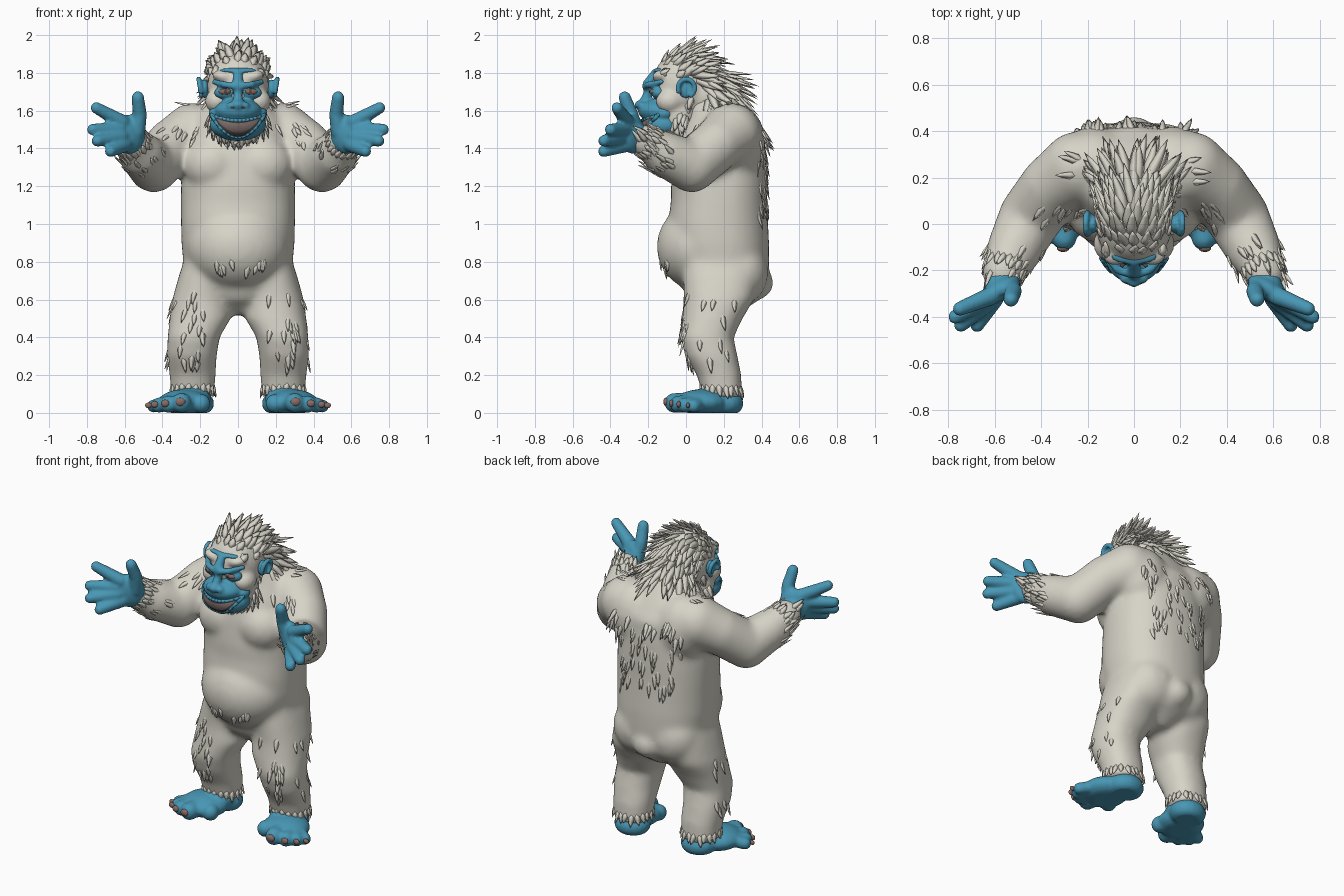
import bpy, bmesh, math, random
from mathutils import Vector, Matrix
from mathutils.bvhtree import BVHTree

random.seed(4)
if "Cube" in bpy.data.objects:
    bpy.data.objects.remove(bpy.data.objects["Cube"])
SIDES = (1, -1)


def material(name, rgb):
    m = bpy.data.materials.new(name)
    m.use_nodes = True
    m.diffuse_color = (*rgb, 1)
    m.node_tree.nodes["Principled BSDF"].inputs["Base Color"].default_value = (*rgb, 1)
    return m


FUR = material("pale fur", (0.68, 0.66, 0.58))
SKIN = material("blue skin", (0.065, 0.31, 0.46))
CLAW = material("brown claw", (0.25, 0.15, 0.13))
MOUTH = material("dark mouth", (0.09, 0.06, 0.06))
TEETH = material("dull teeth", (0.2, 0.15, 0.14))
EYE = material("red brown eye", (0.25, 0.14, 0.12))


def finish(name, bm, mat, voxel=0, smooth=5):
    """Turn a bmesh into an object; with a voxel size its parts fuse into one skin."""
    bmesh.ops.recalc_face_normals(bm, faces=bm.faces)
    me = bpy.data.meshes.new(name)
    bm.to_mesh(me)
    bm.free()
    me.materials.append(mat)
    me.shade_smooth()
    ob = bpy.data.objects.new(name, me)
    bpy.context.collection.objects.link(ob)
    if voxel:
        r = ob.modifiers.new("fuse", 'REMESH')
        r.mode = 'VOXEL'
        r.voxel_size = voxel
        r.use_smooth_shade = True
        s = ob.modifiers.new("soften", 'SMOOTH')
        s.factor, s.iterations = 0.5, smooth
    return ob


def blob(bm, c, r, rot=(0, 0, 0), s=1, n=18):
    turn = Matrix.Rotation(rot[2] * s, 4, 'Z') @ Matrix.Rotation(rot[1] * s, 4, 'Y') @ Matrix.Rotation(rot[0], 4, 'X')
    m = Matrix.Translation((c[0] * s, c[1], c[2])) @ turn @ Matrix.Diagonal((*r, 1))
    bmesh.ops.create_uvsphere(bm, u_segments=n, v_segments=n * 2 // 3, radius=1, matrix=m)


def limb(bm, pts, s=1, n=14):
    """Tapered round limb through points (x, y, z, radius): balls joined by cones."""
    pts = [(Vector((x * s, y, z)), r) for x, y, z, r in pts]
    for p, r in pts:
        blob(bm, p, (r, r, r), n=n)
    for (a, ra), (b, rb) in zip(pts, pts[1:]):
        m = Matrix.Translation((a + b) / 2) @ (b - a).to_track_quat('Z', 'Y').to_matrix().to_4x4()
        bmesh.ops.create_cone(bm, cap_ends=True, segments=n, radius1=ra, radius2=rb,
                              depth=(b - a).length, matrix=m)


def loft(bm, rows, s=1, n=36):
    """Stack of rounded sections (x, y, z, half width, half depth)."""
    rings = []
    for x, y, z, rx, ry in rows:
        ring = []
        for i in range(n):
            c, q = math.cos(math.tau * i / n), math.sin(math.tau * i / n)
            ring.append(bm.verts.new((s * x + rx * math.copysign(abs(c) ** 0.88, c),
                                      y + ry * math.copysign(abs(q) ** 0.88, q), z)))
        rings.append(ring)
    for a, b in zip(rings, rings[1:]):
        for i in range(n):
            bm.faces.new((a[i], a[(i + 1) % n], b[(i + 1) % n], b[i]))
    bm.faces.new(rings[0])
    bm.faces.new(rings[-1])


def surface(ob):
    return BVHTree.FromObject(ob, bpy.context.evaluated_depsgraph_get())


def tuft(bm, tree, point, flow, length, width, lift=0.25):
    """Pointed lock of fur rooted under the nearest surface and following the flow."""
    p, n = tree.find_nearest(Vector(point))[:2]
    d = Vector(flow)
    d = (d - n * d.dot(n)).normalized()
    length *= random.uniform(0.8, 1.2)
    d = (d + d.cross(n) * random.uniform(-0.2, 0.2)).normalized()
    side = d.cross(n)
    rings = []
    for t, w in ((0, 0.8), (0.4, 1), (0.75, 0.6)):
        c = p + d * length * t + n * length * (lift * t - 0.1)
        rings.append([bm.verts.new(c + side * width * w * a + n * width * w * 0.45 * b)
                      for a, b in ((1, 0), (0, 1), (-1, 0), (0, -1))])
    tip = bm.verts.new(p + d * length + n * length * (lift - 0.1))
    for i in range(4):
        j = (i + 1) % 4
        for a, b in zip(rings, rings[1:]):
            bm.faces.new((a[i], a[j], b[j], b[i]))
        bm.faces.new((rings[-1][i], rings[-1][j], tip))
    bm.faces.new(rings[0])


def decal(name, tree, shape, mat, offset=0.004, n=14):
    """Thin patch laid on the front of a surface; shape maps (u, v) to (x, z)."""
    bm = bmesh.new()
    bmesh.ops.create_grid(bm, x_segments=n, y_segments=n, size=1)
    for v in bm.verts:
        x, z = shape(v.co.x, v.co.y)
        hit = tree.ray_cast(Vector((x, -1, z)), Vector((0, 1, 0)))[0]
        hit = hit or tree.find_nearest(Vector((x, -0.15, z)))[0]
        v.co = (x, hit.y - offset, z)
    return finish(name, bm, mat)


def disc(cx, cz, rx, rz):
    return lambda u, v: (cx + rx * u * math.sqrt(1 - v * v / 2), cz + rz * v * math.sqrt(1 - u * u / 2))


# Body: torso, belly, chest, rump, arms and legs fused together
bm = bmesh.new()
loft(bm, [(0, .19, .52, .05, .08), (0, .2, .6, .18, .19), (0, .2, .7, .265, .235), (0, .185, .8, .29, .255),
          (0, .175, .9, .3, .265), (0, .17, 1, .302, .265), (0, .175, 1.12, .303, .255),
          (0, .175, 1.2, .302, .255), (0, .18, 1.35, .29, .245), (0, .19, 1.48, .27, .225),
          (0, .18, 1.58, .22, .17), (0, .15, 1.66, .14, .14), (0, .13, 1.72, .09, .1)])
blob(bm, (0, .09, .88), (.275, .245, .24), n=30)
blob(bm, (0, .37, .69), (.1, .095, .09))
for s in SIDES:
    blob(bm, (.135, .05, 1.315), (.155, .135, .145), s=s, n=24)
    blob(bm, (.115, .29, .74), (.17, .145, .17), s=s, n=24)
    blob(bm, (.17, .255, 1.44), (.17, .165, .2), s=s, n=24)
    limb(bm, [(.24, .24, 1.48, .16), (.35, .165, 1.42, .138), (.445, .03, 1.305, .138),
              (.515, -.11, 1.37, .12), (.565, -.21, 1.44, .088)], s, 24)
    loft(bm, [(.16, .19, .84, .115, .2), (.175, .185, .72, .14, .2), (.195, .175, .6, .153, .185),
              (.2, .14, .5, .162, .16), (.235, .11, .4, .138, .142), (.245, .135, .3, .132, .138),
              (.24, .175, .2, .122, .118), (.24, .195, .08, .112, .102)], s)
body = finish("body", bm, FUR, 0.018, 10)

# Hands
bm = bmesh.new()
for s in SIDES:
    limb(bm, [(.56, -.21, 1.44, .062), (.58, -.27, 1.48, .06)], s)
    blob(bm, (.575, -.28, 1.475), (.095, .05, .105), (0, 0, -.5), s)
    limb(bm, [(.535, -.27, 1.49, .045), (.52, -.29, 1.58, .038), (.53, -.325, 1.67, .033)], s)
    for base, tip in (((.615, -.31, 1.54), (.75, -.365, 1.615)), ((.63, -.32, 1.5), (.77, -.4, 1.5)),
                      ((.62, -.33, 1.46), (.745, -.435, 1.44)), ((.6, -.32, 1.42), (.675, -.435, 1.385))):
        limb(bm, [(*base, .041), (*tip, .031)], s)
finish("hands", bm, SKIN, 0.01, 3)

# Feet with fanned toes and claws
bm, claws = bmesh.new(), bmesh.new()
TOES = ((.195, .0, .05), (.3, -.062, .053), (.37, -.04, .046), (.418, -.005, .041), (.446, .04, .036))
for s in SIDES:
    blob(bm, (.235, .205, .05), (.11, .1, .075), s=s)
    blob(bm, (.245, .15, .08), (.105, .11, .07), s=s)
    blob(bm, (.285, .08, .055), (.14, .14, .07), (0, 0, .4), s)
    for x, y, r in TOES:
        limb(bm, [(x * .6 + .11, .08, .055, r), (x, y, r, r)], s)
    for x, y, r in TOES[1:]:
        blob(claws, (x + (x - .27) * .16, y - r * .82, r * 1.1), (r * .5, r * .28, r * .42), s=s)
for v in bm.verts:
    v.co.z = max(v.co.z, 0)
finish("feet", bm, SKIN, 0.011, 4)
finish("toe_claws", claws, CLAW)

# Head and furry cheeks
bm = bmesh.new()
blob(bm, (0, -.01, 1.73), (.163, .17, .19), n=24)
blob(bm, (0, -.04, 1.57), (.155, .12, .13), n=24)
blob(bm, (0, .12, 1.68), (.15, .14, .16), n=24)
for s in SIDES:
    blob(bm, (.11, -.085, 1.65), (.065, .075, .065), s=s)
    blob(bm, (.08, -.13, 1.782), (.06, .05, .03), (0, -.2, 0), s)
head = finish("head", bm, FUR, 0.013, 4)

# Bare face: muzzle, nose, brow and eye sockets
bm = bmesh.new()
blob(bm, (0, -.14, 1.6), (.125, .115, .065), n=24)
blob(bm, (0, -.115, 1.525), (.15, .12, .085), n=24)
blob(bm, (0, -.245, 1.63), (.03, .027, .026))
limb(bm, [(0, -.16, 1.8, .024), (0, -.2, 1.74, .03), (0, -.2, 1.69, .024), (0, -.225, 1.64, .027)])
blob(bm, (0, -.135, 1.812), (.105, .04, .016))
for s in SIDES:
    blob(bm, (.037, -.232, 1.626), (.025, .024, .022), s=s)
    blob(bm, (.07, -.145, 1.695), (.058, .04, .035), s=s)
    limb(bm, [(.015, -.215, 1.73, .019), (.07, -.198, 1.738, .018), (.125, -.13, 1.752, .014)], s)
    blob(bm, (.12, -.115, 1.585), (.036, .045, .033), s=s)
face = finish("face", bm, SKIN, 0.009, 3)

# Deep-set eyes and nostrils
eyes = bmesh.new()
for s in SIDES:
    blob(eyes, (.07, -.166, 1.7), (.035, .027, .019), s=s)
eye_tree = surface(finish("eyes", eyes, EYE))
face_tree = surface(face)
for s, side in ((1, "left"), (-1, "right")):
    decal(side + "_pupil", eye_tree, disc(.066 * s, 1.702, .008, .009), MOUTH, .003, 8)
    decal(side + "_nostril", face_tree, disc(.028 * s, 1.616, .012, .007), MOUTH, .003, 8)


# Grinning mouth, teeth and lips
def grin(low, high, wide):
    return lambda u, v: (wide * u, 1.575 - (1 - u * u) * (low + (high - low) * (v + 1) / 2))


decal("mouth", face_tree, grin(.112, .036, .138), MOUTH, .005, 24)
decal("teeth", face_tree, grin(.092, .042, .128), TEETH, .008, 24)
bm = bmesh.new()
for drop in (.03, .118):
    path = []
    for i in range(15):
        u = i / 7 - 1
        x, z = .14 * u, 1.577 - (1 - u * u) * drop
        hit = face_tree.ray_cast(Vector((x, -1, z)), Vector((0, 1, 0)))[0]
        path.append((x, hit.y if hit else -.11, z, .0105))
    limb(bm, path, n=9)
finish("lips", bm, SKIN)

# Ears: cupped disc with a raised rim
bm = bmesh.new()
for s in SIDES:
    blob(bm, (.175, 0, 1.715), (.02, .04, .05), s=s)
    limb(bm, [(.2 + .008 * math.sin(a), .002 - .045 * math.cos(a), 1.72 + .048 * math.sin(a), .014)
              for a in (i * .5 - .4 for i in range(10))], s, 9)
finish("ears", bm, SKIN, 0.007, 3)

# Swept-back crest of long locks
head_tree = surface(head)
bm = bmesh.new()
for row in range(14):
    th = math.radians(40 + row * 12)
    for col in range(-5, 6):
        ph = math.radians(col * 13 + (row % 2) * 6 - 3 + random.uniform(-3, 3))
        c, q = math.cos(th), math.sin(th)
        p = (.3 * math.sin(ph), .03 - .3 * c * math.cos(ph), 1.72 + .3 * q * math.cos(ph))
        back = max(0, -c)
        flow = (.5 * math.sin(ph), q + .3 * back, c)
        rise = min(1, .45 + row * .2)
        tuft(bm, head_tree, p, flow, (.15 + .03 * back) * rise, .024, (.42 + .1 * back) * rise)
finish("crest_hair", bm, FUR)

# Beard and whiskers along the jaw
bm = bmesh.new()
for row in range(5):
    for i in range(-9, 10):
        a = i / 9 * 1.75
        p = (.19 * math.sin(a), .02 - .17 * math.cos(a) + row * .028,
             1.635 - .18 * math.cos(a) - row * .008)
        tuft(bm, head_tree, p, (math.sin(a) * .3, -.1, -1), .09, .019, .3)
finish("beard", bm, FUR)

# Body fur: scattered locks, box low corner, high corner, count, flow, length
body_tree = surface(body)
ZONES = (((0, .5, 1.1), (.28, .5, 1.6), 30, (.05, .1, -1), .12),
         ((.2, -.05, 1.45), (.38, .1, 1.62), 10, (.4, -.2, -1), .1),
         ((.14, .1, 1.7), (.24, .3, 1.72), 10, (.8, .2, -.5), .1),
         ((.15, -.1, .25), (.36, -.05, .68), 17, (0, 0, -1), .1),
         ((.42, 0, .25), (.42, .3, .75), 8, (0, 0, -1), .1),
         ((.04, -.22, .74), (.22, -.2, .82), 5, (-.3, .3, -1), .08),
         ((.38, -.24, 1.2), (.74, -.04, 1.52), 34, (.4, -.7, .6), .1))
bm = bmesh.new()
for lo, hi, count, flow, length in ZONES:
    for s in SIDES:
        for i in range(count):
            x, y, z = (random.uniform(a, b) for a, b in zip(lo, hi))
            tuft(bm, body_tree, (x * s, y, z), (flow[0] * s, *flow[1:]), length, .016, .19)
# Fringes at wrists and ankles
for centre, axis, radius in (((.55, -.18, 1.42), (.045, -.1, .07), .12), ((.24, .195, .15), (0, 0, -1), .15)):
    for s in SIDES:
        ax = Vector((axis[0] * s, *axis[1:])).normalized()
        u = ax.orthogonal().normalized()
        for i in range(20):
            a = math.tau * i / 20
            p = Vector((centre[0] * s, *centre[1:])) + (u * math.cos(a) + ax.cross(u) * math.sin(a)) * radius
            tuft(bm, body_tree, p, ax, .07, .018, .28)
finish("body_fur_tufts", bm, FUR)
